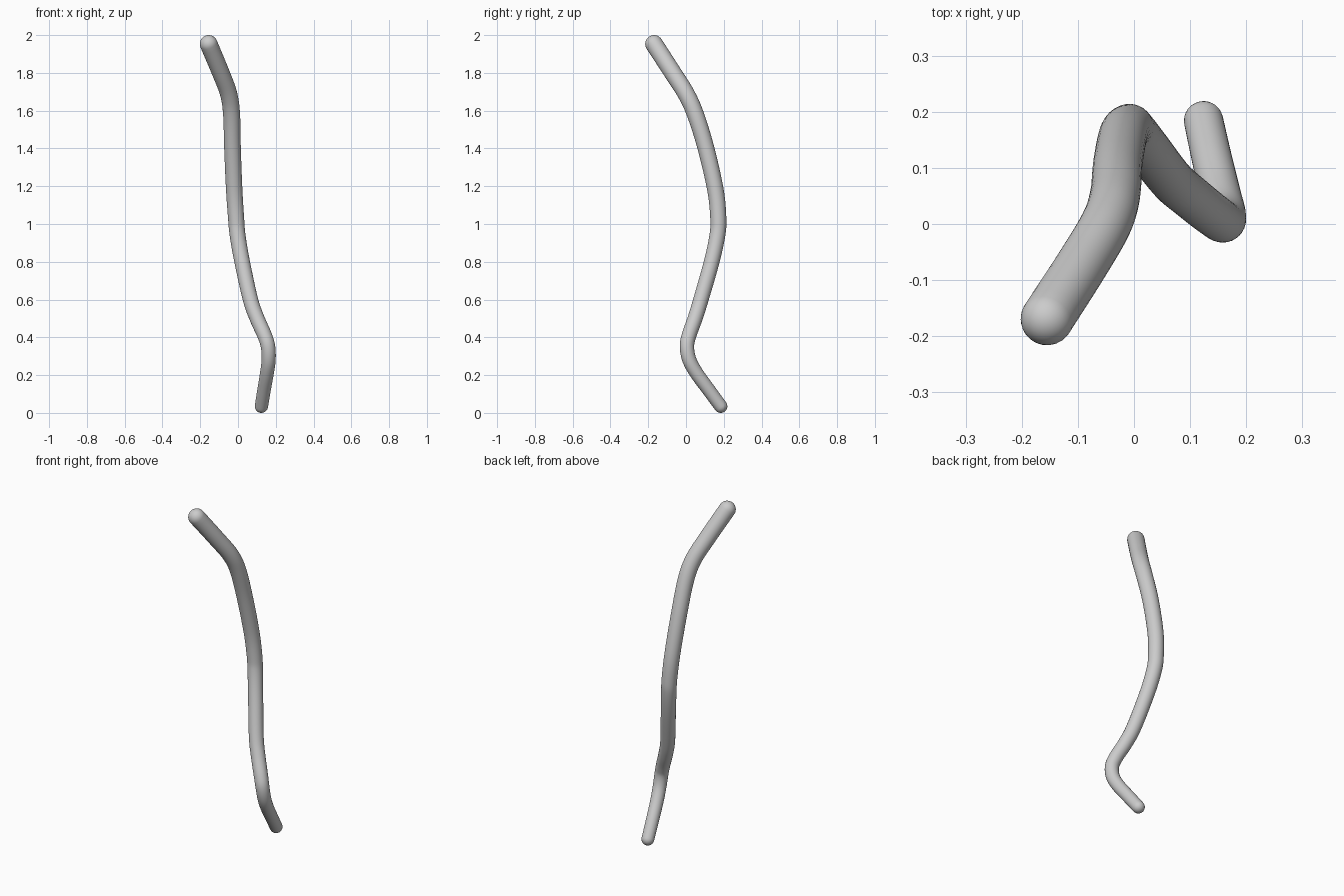
import bpy, bmesh
from math import sin, cos, pi
from mathutils import Vector

if "Cube" in bpy.data.objects:
    bpy.data.objects.remove(bpy.data.objects["Cube"])

SIDES, STEPS, CAP = 32, 8, 7
R_BOTTOM, R_TOP = 0.035, 0.047

# centre line, bottom to top
path = [Vector(p) for p in [
    (0.124, 0.184, 0.035), (0.138, 0.120, 0.122), (0.153, 0.056, 0.210),
    (0.162, 0.018, 0.280), (0.159, 0.005, 0.350), (0.141, 0.016, 0.410),
    (0.101, 0.048, 0.500), (0.066, 0.079, 0.600), (0.022, 0.136, 0.800),
    (-0.002, 0.166, 0.940), (-0.010, 0.171, 1.030), (-0.020, 0.156, 1.180),
    (-0.029, 0.106, 1.400), (-0.034, 0.050, 1.580), (-0.050, 0.000, 1.690),
    (-0.093, -0.073, 1.805), (-0.155, -0.169, 1.953)]]


def catmull(p0, p1, p2, p3, t):
    return 0.5 * (2 * p1 + (p2 - p0) * t + (2 * p0 - 5 * p1 + 4 * p2 - p3) * t**2
                  + (3 * p1 - p0 - 3 * p2 + p3) * t**3)


# smooth samples along the path
ext = [2 * path[0] - path[1]] + path + [2 * path[-1] - path[-2]]
pts = [catmull(*ext[i:i + 4], k / STEPS) for i in range(len(path) - 1) for k in range(STEPS)]
pts.append(path[-1])
tangents = [(pts[min(i + 1, len(pts) - 1)] - pts[max(i - 1, 0)]).normalized()
            for i in range(len(pts))]

# rings as (centre, direction, radius), with round caps at both ends
rings = [(p, t, R_BOTTOM + (R_TOP - R_BOTTOM) * i / (len(pts) - 1))
         for i, (p, t) in enumerate(zip(pts, tangents))]
angles = [pi / 2 * k / (CAP + 1) for k in range(1, CAP + 1)]
low = [(pts[0] - tangents[0] * R_BOTTOM * sin(a), tangents[0], R_BOTTOM * cos(a)) for a in angles]
high = [(pts[-1] + tangents[-1] * R_TOP * sin(a), tangents[-1], R_TOP * cos(a)) for a in angles]
rings = low[::-1] + rings + high

# sweep the rings into a tapered stem
bm = bmesh.new()
loops = []
for c, t, r in rings:
    u = (Vector((1, 0, 0)) - t * t.x).normalized()
    v = t.cross(u)
    loops.append([bm.verts.new(c + r * (u * cos(2 * pi * k / SIDES) + v * sin(2 * pi * k / SIDES)))
                  for k in range(SIDES)])
for a, b in zip(loops, loops[1:]):
    for k in range(SIDES):
        n = (k + 1) % SIDES
        bm.faces.new((a[k], a[n], b[n], b[k]))
tip_low = bm.verts.new(pts[0] - tangents[0] * R_BOTTOM)
tip_high = bm.verts.new(pts[-1] + tangents[-1] * R_TOP)
for k in range(SIDES):
    n = (k + 1) % SIDES
    bm.faces.new((tip_low, loops[0][n], loops[0][k]))
    bm.faces.new((tip_high, loops[-1][k], loops[-1][n]))
bmesh.ops.recalc_face_normals(bm, faces=bm.faces)
for f in bm.faces:
    f.smooth = True

mesh = bpy.data.meshes.new("curved_stem")
bm.to_mesh(mesh)
bm.free()
bpy.context.collection.objects.link(bpy.data.objects.new("curved_stem", mesh))
